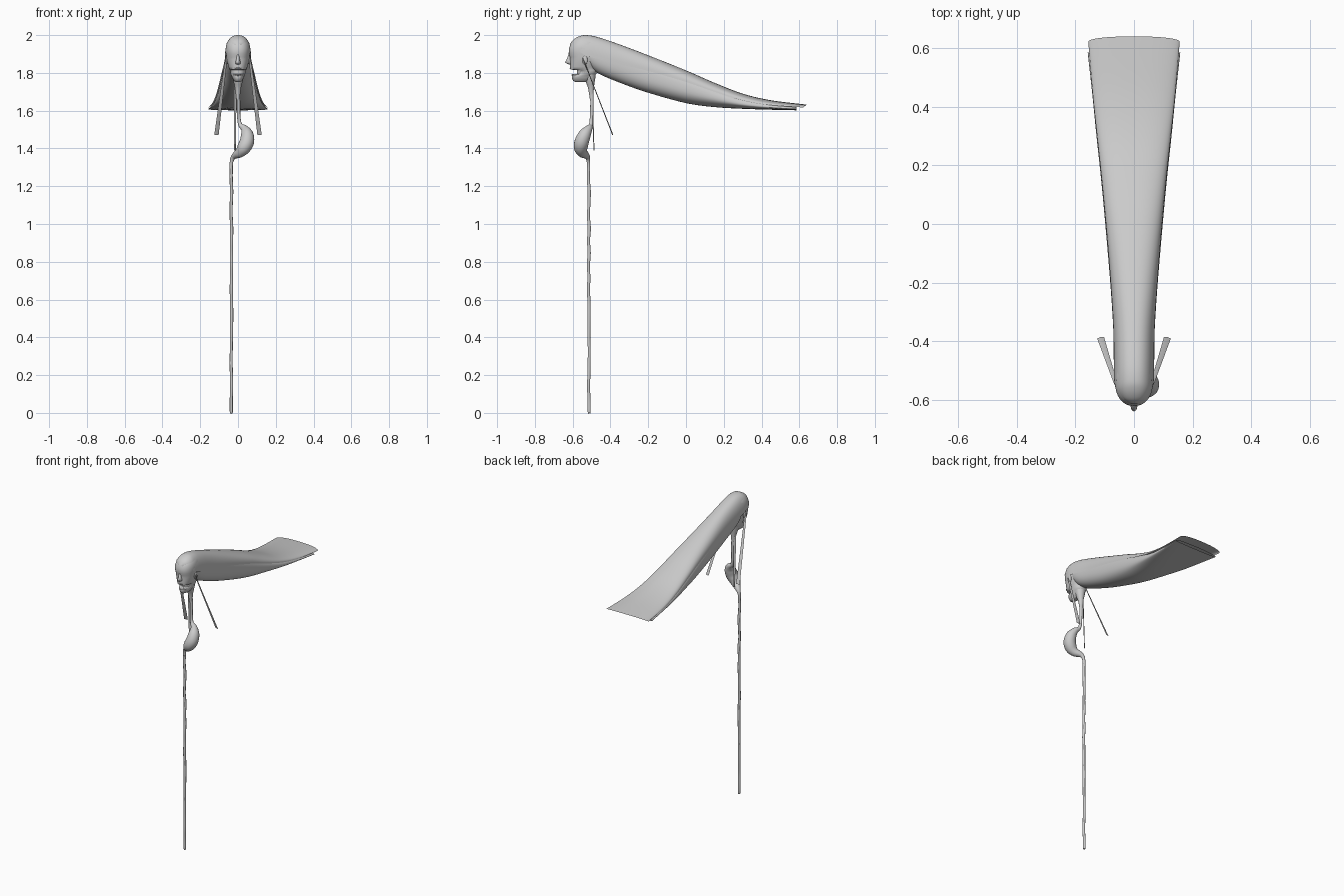
import bpy, bmesh, math, random
from mathutils import Vector

if "Cube" in bpy.data.objects:
    bpy.data.objects.remove(bpy.data.objects["Cube"])

random.seed(4)
grey = bpy.data.materials.new("pale_grey")
grey.diffuse_color = (0.6, 0.6, 0.6, 1)
grey.use_nodes = True
grey.node_tree.nodes["Principled BSDF"].inputs["Base Color"].default_value = grey.diffuse_color


def finish(name, bm, angle=50):
    me = bpy.data.meshes.new(name)
    bmesh.ops.recalc_face_normals(bm, faces=bm.faces)
    bm.to_mesh(me)
    bm.free()
    ob = bpy.data.objects.new(name, me)
    bpy.context.collection.objects.link(ob)
    me.materials.append(grey)
    bpy.ops.object.select_all(action='DESELECT')
    ob.select_set(True)
    bpy.context.view_layer.objects.active = ob
    bpy.ops.object.shade_smooth_by_angle(angle=math.radians(angle))
    return ob


def loft(name, rings, closed=True, caps=True, angle=50):
    bm = bmesh.new()
    vs = [[bm.verts.new(p) for p in r] for r in rings]
    n = len(rings[0])
    for a, b in zip(vs, vs[1:]):
        for i in range(n if closed else n - 1):
            j = (i + 1) % n
            bm.faces.new((a[i], a[j], b[j], b[i]))
    if closed and caps:
        bm.faces.new(vs[0])
        bm.faces.new(vs[-1])
    return finish(name, bm, angle)


def smooth_rows(rows, sub):
    """Catmull-Rom interpolation between rows of numbers."""
    out = []
    for i in range(len(rows) - 1):
        p = [rows[max(i - 1, 0)], rows[i], rows[i + 1], rows[min(i + 2, len(rows) - 1)]]
        for k in range(sub):
            t = k / sub
            out.append([0.5 * (2 * b + (c - a) * t + (2 * a - 5 * b + 4 * c - d) * t * t
                               + (3 * b - a - 3 * c + d) * t ** 3) for a, b, c, d in zip(*p)])
    return out + [list(rows[-1])]


def spow(v, p):
    return math.copysign(abs(v) ** p, v)


def tube(name, rows, sub=4, sides=14):
    """Round tube through rows of x, y, z, radius."""
    pts = smooth_rows(rows, sub)
    rings = []
    for i, (x, y, z, r) in enumerate(pts):
        d = Vector(pts[min(i + 1, len(pts) - 1)][:3]) - Vector(pts[max(i - 1, 0)][:3])
        u = d.cross(Vector((0, 1, 0.01))).normalized()
        v = d.cross(u).normalized()
        rings.append([Vector((x, y, z)) + r * (u * math.cos(a) + v * math.sin(a))
                      for a in (math.tau * k / sides for k in range(sides))])
    return loft(name, rings)


def ball(name, loc, scale):
    bm = bmesh.new()
    bmesh.ops.create_uvsphere(bm, u_segments=16, v_segments=10, radius=1)
    for v in bm.verts:
        v.co = Vector([c * s + l for c, s, l in zip(v.co, scale, loc)])
    return finish(name, bm)


# Head: rows of z, half width, front y, back y, with a notch for the open mouth
head = [(1.752, .012, -.585, -.53), (1.757, .022, -.597, -.51), (1.775, .030, -.605, -.49),
        (1.789, .036, -.603, -.48), (1.794, .038, -.578, -.475), (1.814, .043, -.578, -.47),
        (1.818, .045, -.612, -.47), (1.832, .050, -.614, -.465), (1.85, .055, -.613, -.46),
        (1.87, .060, -.614, -.455), (1.885, .062, -.615, -.45), (1.90, .063, -.621, -.45),
        (1.93, .065, -.620, -.45), (1.96, .059, -.607, -.46), (1.983, .042, -.583, -.48),
        (1.994, .022, -.56, -.505), (1.997, .004, -.54, -.53)]
rings = []
for z, w, f, b in head:
    ring = []
    for k in range(32):
        a = math.tau * k / 32
        ring.append((w * spow(math.cos(a), .85),
                     (f + b) / 2 + (b - f) / 2 * spow(math.sin(a), .9), z))
    rings.append(ring)
loft("head", rings, angle=60)

# Nose, lips, eyes and ears
loft("nose", [[(-w, -.60, z), (-w * .5, y + .007, z), (0, y, z), (w * .5, y + .007, z), (w, -.60, z)]
              for z, w, y in [(1.843, .010, -.612), (1.848, .017, -.629), (1.856, .017, -.641),
                              (1.868, .013, -.633), (1.90, .010, -.621)]], angle=80)
ball("upper_lip", (0, -.606, 1.824), (.019, .010, .006))
ball("lower_lip", (0, -.597, 1.789), (.016, .010, .006))
for s in (-1, 1):
    ball("eye", (s * .026, -.598, 1.884), (.012, .010, .006))
    ball("ear", (s * .060, -.535, 1.868), (.006, .014, .024))


# Outer hair: open arched shell, rows of y, top z, edge z, half width
outer = [(-.613, 1.955, 1.945, .012), (-.595, 1.977, 1.935, .042), (-.565, 1.994, 1.915, .061),
         (-.53, 2.0, 1.89, .068), (-.47, 1.99, 1.875, .069), (-.35, 1.95, 1.845, .071),
         (-.2, 1.893, 1.81, .080), (0, 1.813, 1.752, .096), (.15, 1.748, 1.70, .110),
         (.3, 1.69, 1.655, .126), (.45, 1.655, 1.63, .141), (.64, 1.632, 1.617, .156)]
rings = []
for y, zt, zb, hw in smooth_rows(outer, 5):
    ring = []
    for k in range(29):
        a = math.pi * (k / 28 - .5)
        c = max(math.cos(a), 0)
        bend = .018 * (c - 1) * max(0, (y - .3) / .34)
        ring.append((hw * spow(math.sin(a), .85), y + bend, zb + (zt - zb) * c ** .85))
    rings.append(ring)
loft("hair_outer", rings, closed=False, angle=80)

# Inner hair: rounded lock curling under, rows of y, top z, bottom z, widest z, half width
inner = [(-.53, 1.985, 1.85, 1.92, .060), (-.47, 1.98, 1.80, 1.88, .066), (-.35, 1.94, 1.748, 1.835, .071),
         (-.2, 1.883, 1.695, 1.78, .081), (0, 1.803, 1.640, 1.715, .098), (.15, 1.738, 1.619, 1.67, .112),
         (.3, 1.68, 1.610, 1.635, .128), (.45, 1.645, 1.605, 1.618, .143), (.585, 1.622, 1.602, 1.608, .158)]
rings = []
for y, zt, zb, zm, hw in smooth_rows(inner, 5):
    ring = []
    for k in range(40):
        a = math.tau * k / 40
        s = math.sin(a)
        ring.append((hw * spow(math.cos(a), .85), y, zm + ((zt - zm) if s > 0 else (zm - zb)) * spow(s, .85)))
    rings.append(ring)
loft("hair_inner", rings, caps=False, angle=80)


# Loose flat locks of hair beside the face and behind the throat
def lock(name, start, end, w0, w1, turn=0):
    rings = []
    across = Vector((math.cos(turn), math.sin(turn), 0))
    thick = Vector((-math.sin(turn), math.cos(turn), 0)) * .0025
    for k in range(7):
        t = k / 6
        p = Vector(start).lerp(Vector(end), t)
        w = across * (w0 + (w1 - w0) * t)
        rings.append([p - w, p - thick, p + w, p + thick])
    return loft(name, rings)


for s in (-1, 1):
    lock("side_lock", (s * .062, -.545, 1.875), (s * .114, -.388, 1.472), .006, .012, -s * .25)
lock("back_lock", (-.014, -.50, 1.78), (-.016, -.487, 1.39), .008, .005, .5)

# Neck stump and gullet running into the stomach, then into the gut
tube("neck", [(0, -.51, 1.81, .036), (0, -.507, 1.76, .026), (0, -.503, 1.72, .016), (0, -.50, 1.66, .009)])
tube("gullet_and_stomach", [(0, -.50, 1.74, .010), (.003, -.498, 1.65, .009), (.004, -.50, 1.57, .009),
                            (.012, -.504, 1.525, .011), (.034, -.515, 1.505, .020), (.048, -.535, 1.475, .033),
                            (.047, -.552, 1.435, .038), (.030, -.557, 1.402, .036), (.010, -.548, 1.378, .027),
                            (-.010, -.532, 1.366, .020), (-.026, -.520, 1.352, .013),
                            (-.035, -.516, 1.325, .009), (-.036, -.515, 1.28, .008)], sub=5, sides=18)
gut = [(-.035 + random.uniform(-.0015, .0015), -.514 + random.uniform(-.003, .003), 1.30 - 1.295 * k / 20,
        .0085 + random.uniform(-.0008, .0008)) for k in range(21)]
tube("gut", gut + [(-.035, -.514, 0, .005)], sub=3, sides=10)
